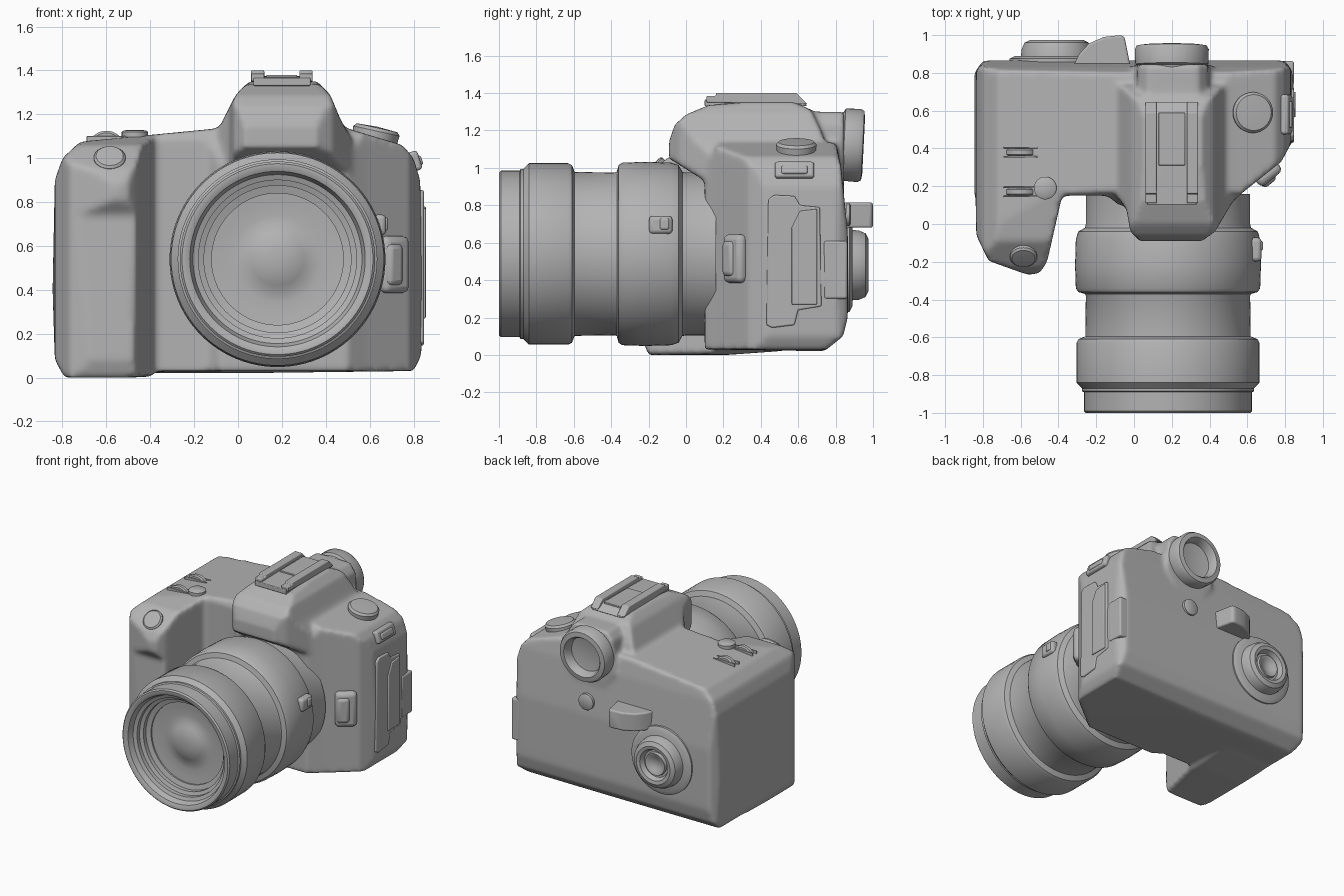
import bpy, bmesh, math
from mathutils import Vector, Matrix

if "Cube" in bpy.data.objects:
    bpy.data.objects.remove(bpy.data.objects["Cube"])

grey = bpy.data.materials.new("plain grey")
grey.diffuse_color = (0.45, 0.45, 0.45, 1)
grey.use_nodes = True
grey.node_tree.nodes["Principled BSDF"].inputs["Base Color"].default_value = grey.diffuse_color


def finish(name, bm, bevel=0.0, angle=35):
    bmesh.ops.recalc_face_normals(bm, faces=bm.faces)
    me = bpy.data.meshes.new(name)
    bm.to_mesh(me)
    bm.free()
    ob = bpy.data.objects.new(name, me)
    bpy.context.collection.objects.link(ob)
    me.materials.append(grey)
    if bevel:
        m = ob.modifiers.new("bevel", 'BEVEL')
        m.width, m.segments, m.limit_method = bevel, 3, 'ANGLE'
    bpy.ops.object.select_all(action='DESELECT')
    ob.select_set(True)
    bpy.context.view_layer.objects.active = ob
    bpy.ops.object.shade_smooth_by_angle(angle=math.radians(angle))
    return ob


def prism(name, axis, pts, lo, hi, bevel=0.0):
    """Extrude a 2D outline along x, y or z."""
    place = {'x': lambda a, b, c: (c, a, b), 'y': lambda a, b, c: (a, c, b),
             'z': lambda a, b, c: (a, b, c)}[axis]
    bm = bmesh.new()
    lower = [bm.verts.new(place(a, b, lo)) for a, b in pts]
    upper = [bm.verts.new(place(a, b, hi)) for a, b in pts]
    bm.faces.new(lower)
    bm.faces.new(upper[::-1])
    n = len(pts)
    for i in range(n):
        j = (i + 1) % n
        bm.faces.new((lower[i], lower[j], upper[j], upper[i]))
    return finish(name, bm, bevel)


def box(name, loc, size, bevel=0.01, rot=None):
    bm = bmesh.new()
    bmesh.ops.create_cube(bm, size=1, matrix=Matrix.Diagonal((*size, 1)))
    mat = Matrix.Translation(loc) @ (rot or Matrix.Identity(4))
    bmesh.ops.transform(bm, matrix=mat, verts=bm.verts)
    return finish(name, bm, bevel)


def lathe(name, pts, loc, direction, n=64, scale=(1, 1, 1)):
    """Turn (radius, height) points round an axis."""
    bm = bmesh.new()
    rings = []
    for r, h in pts:
        if r == 0:
            rings.append([bm.verts.new((0, 0, h))])
        else:
            rings.append([bm.verts.new((r * math.cos(2 * math.pi * i / n),
                                        r * math.sin(2 * math.pi * i / n), h)) for i in range(n)])
    for a, b in zip(rings, rings[1:]):
        for i in range(n):
            j = (i + 1) % n
            quad = [a[i % len(a)], a[j % len(a)], b[j % len(b)], b[i % len(b)]]
            bm.faces.new(list(dict.fromkeys(quad)))
    q = Vector(direction).to_track_quat('Z', 'Y').to_matrix().to_4x4()
    mat = Matrix.Translation(loc) @ Matrix.Diagonal((*scale, 1)) @ q
    bmesh.ops.transform(bm, matrix=mat, verts=bm.verts)
    return finish(name, bm)


def combine(base, operation, *others):
    """Apply booleans and drop the helpers."""
    for o in others:
        m = base.modifiers.new("cut", 'BOOLEAN')
        m.operation, m.object, m.solver = operation, o, 'EXACT'
    bake(base)
    for o in others:
        bpy.data.objects.remove(o)
    return base


def bake(ob):
    dg = bpy.context.evaluated_depsgraph_get()
    me = bpy.data.meshes.new_from_object(ob.evaluated_get(dg))
    ob.modifiers.clear()
    ob.data = me


# main body: plan, front and side outlines intersected
front = [(-.845, .4), (-.835, .9), (-.80, 1.0), (-.72, 1.075), (-.1, 1.135), (.5, 1.135), (.75, 1.06),
         (.80, 1.0), (.83, .9), (.845, .4), (.835, .1), (.80, .03), (0, .02), (-.5, 0), (-.79, 0), (-.835, .08)]
body = combine(
    prism("camera_body", 'z', [(-.845, .80), (-.80, .865), (.80, .865), (.845, .80), (.845, .45), (.78, .33),
                               (.58, .17), (.50, .10), (-.08, .10), (-.14, .15), (-.845, .15)], .02, 1.2),
    'INTERSECT', prism("front_cut", 'y', front, -.5, 1),
    prism("side_cut", 'x', [(.09, .03), (.74, .02), (.84, .10), (.865, .2), (.865, .65), (.83, 1.0),
                            (.79, 1.2), (.2, 1.2), (.09, .95)], -1, 1))
# hand grip with finger overhang
grip = combine(
    prism("grip", 'z', [(-.845, .5), (-.40, .5), (-.385, .13), (-.46, -.2), (-.5, -.26), (-.56, -.27),
                        (-.77, -.195), (-.835, -.06)], -.1, 1.2),
    'INTERSECT', prism("grip_front", 'y', front, -.5, 1),
    prism("grip_side", 'x', [(.5, .02), (.5, 1.12), (.15, 1.10), (-.09, 1.06), (-.23, .95), (-.275, .87),
                             (-.275, .82), (-.21, .74), (-.23, .08), (-.2, -.005), (.15, -.005)], -1, 1))
# viewfinder hump
hump = combine(
    prism("hump", 'z', [(-.14, .78), (-.13, .2), (-.04, .08), (-.02, -.04), (.03, -.09), (.36, -.09),
                        (.43, -.04), (.57, .2), (.57, .78)], .8, 1.5),
    'INTERSECT',
    prism("hump_front", 'y', [(-.15, .85), (-.13, 1.03), (-.08, 1.15), (-.01, 1.29), (.05, 1.35), (.36, 1.35),
                              (.42, 1.29), (.47, 1.17), (.54, 1.05), (.56, .85)], -.5, 1),
    prism("hump_side", 'x', [(-.09, 1.05), (-.095, 1.13), (-.06, 1.23), (0, 1.285), (.12, 1.335), (.3, 1.35),
                             (.57, 1.355), (.67, 1.31), (.73, 1.18), (.78, 1.0), (.7, .85), (.15, .9)], -1, 1))
# eyepiece housing
housing = prism("housing", 'y', [(.02, 1.24), (.07, 1.30), (.34, 1.30), (.39, 1.24), (.41, 1.0), (.33, .89),
                                 (.08, .89), (0, 1.0)], .60, .845)
combine(body, 'UNION', grip, hump, housing)
# melt the joints into one soft shell
m = body.modifiers.new("remesh", 'REMESH')
m.mode, m.voxel_size = 'VOXEL', .015
m = body.modifiers.new("soften", 'SMOOTH')
m.factor, m.iterations = .5, 8
bake(body)
for p in body.data.polygons:
    p.use_smooth = True

# lens barrel, open at the front with stepped inner rings
LENS = (.18, 0, .54)
lathe("lens_barrel", [(.30, -.84), (.30, -.86), (.335, -.87), (.335, -.90), (.36, -.91), (.36, -.94), (.385, -.95),
                      (.40, -.99), (.42, -1), (.435, -1), (.445, -.99), (.445, -.89), (.455, -.885), (.455, -.87),
                      (.485, -.84), (.485, -.63), (.475, -.61), (.438, -.595), (.435, -.38), (.44, -.37),
                      (.475, -.36), (.488, -.34), (.492, -.22), (.488, -.08), (.475, -.04), (.44, -.02),
                      (.435, 0), (.435, .16)], LENS, (0, 1, 0), 96)
lathe("front_glass", [(.31, -.85), (.26, -.845), (.2, -.84), (.15, -.845), (.12, -.86), (.08, -.875),
                      (.04, -.882), (0, -.884)], LENS, (0, 1, 0), 96)
# lens switch
box("lens_switch_frame", (.645, -.135, .695), (.06, .125, .095), .02)
box("lens_switch", (.668, -.115, .70), (.03, .05, .06), .01)

# accessory shoe
prism("shoe_base", 'x', [(.10, 1.33), (.10, 1.365), (.58, 1.375), (.65, 1.33)], .07, .33, .005)
box("shoe_plate", (.2, .45, 1.37), (.14, .28, .02), .004)
for side in (-1, 1):
    prism("shoe_rail", 'x', [(.11, 1.35), (.11, 1.385), (.16, 1.385), (.16, 1.40), (.59, 1.40), (.65, 1.34)],
          .2 + side * .11 - .03, .2 + side * .11 + .03, .006)

# eyepiece
lathe("eyepiece", [(0, -.02), (.165, -.02), (.175, .01), (.193, .02), (.196, .10), (.185, .12), (.15, .125),
                   (.138, .11), (.13, .06), (.07, .05), (0, .048)], (.2, .825, 1.125), (0, 1, -.05))

# back controls
lathe("back_button", [(0, 0), (.06, 0), (.06, .02), (.05, .026), (0, .028)], (.22, .855, .75), (0, 1, 0), 32)
lathe("dial_flange", [(0, 0), (.25, 0), (.25, .02), (.22, .035), (0, .035)], (-.41, .855, .48), (0, 1, 0))
lathe("back_dial", [(.19, 0), (.185, .06), (.17, .095), (.14, .11), (.115, .105), (.10, .07), (.085, .07),
                    (.08, .09), (.06, .085), (.04, .07), (0, .065)], (-.41, .865, .48), (0, 1, 0))
lever = prism("thumb_lever", 'z', [(-.32, .84), (-.29, .90), (-.24, .955), (-.16, .99), (-.07, 1.0),
                                   (-.05, .99), (-.02, .84)], .68, .815, .03)

# top left controls
lathe("shutter_button", [(.072, -.04), (.072, .012), (.062, .022), (0, .026)], (-.585, -.168, .995),
      (0, -.7, .7), 40)
for y in (.17, .38):
    lathe("thumb_wheel", [(0, -.02), (.075, -.02), (.085, -.012), (.085, .012), (.075, .02), (0, .02)],
          (-.60, y, 1.04), (0, 1, 0), 40)
    for s in (-1, 1):
        box("wheel_rim", (-.60, y + s * .024, 1.085), (.18, .008, .03), .003)
lathe("mode_button", [(.06, -.05), (.06, .025), (.05, .032), (0, .034)], (-.47, .19, 1.095), (0, 0, 1), 32)

# top right dial
lathe("mode_dial", [(.09, -.05), (.09, .01), (.105, .015), (.108, .05), (.095, .065), (0, .07)],
      (.62, .59, 1.075), (.22, 0, 1), 40)

# right side: lens release, doors and socket
turn = Matrix.Rotation(math.radians(39), 4, 'Z')
box("lens_release_surround", (.71, .265, .515), (.15, .07, .26), .03, turn)
box("lens_release", (.70, .245, .515), (.09, .08, .19), .025, turn)
prism("side_door", 'x', [(.43, .16), (.44, .83), (.47, .855), (.58, .85), (.61, .80), (.715, .79), (.725, .26),
                         (.60, .24), (.58, .16), (.46, .145)], .78, .847, .008)
prism("side_door_panel", 'x', [(.565, .27), (.565, .68), (.61, .77), (.70, .78), (.70, .27)], .80, .856, .006)
box("rear_door", (.812, .80, .455), (.07, .125, .31), .012)
tilt = Matrix.Rotation(math.radians(18), 4, 'Y').inverted()
box("socket_cover", (.80, .58, .985), (.06, .21, .09), .015, tilt)
box("socket_plug", (.815, .58, .985), (.05, .14, .045), .01, tilt)
